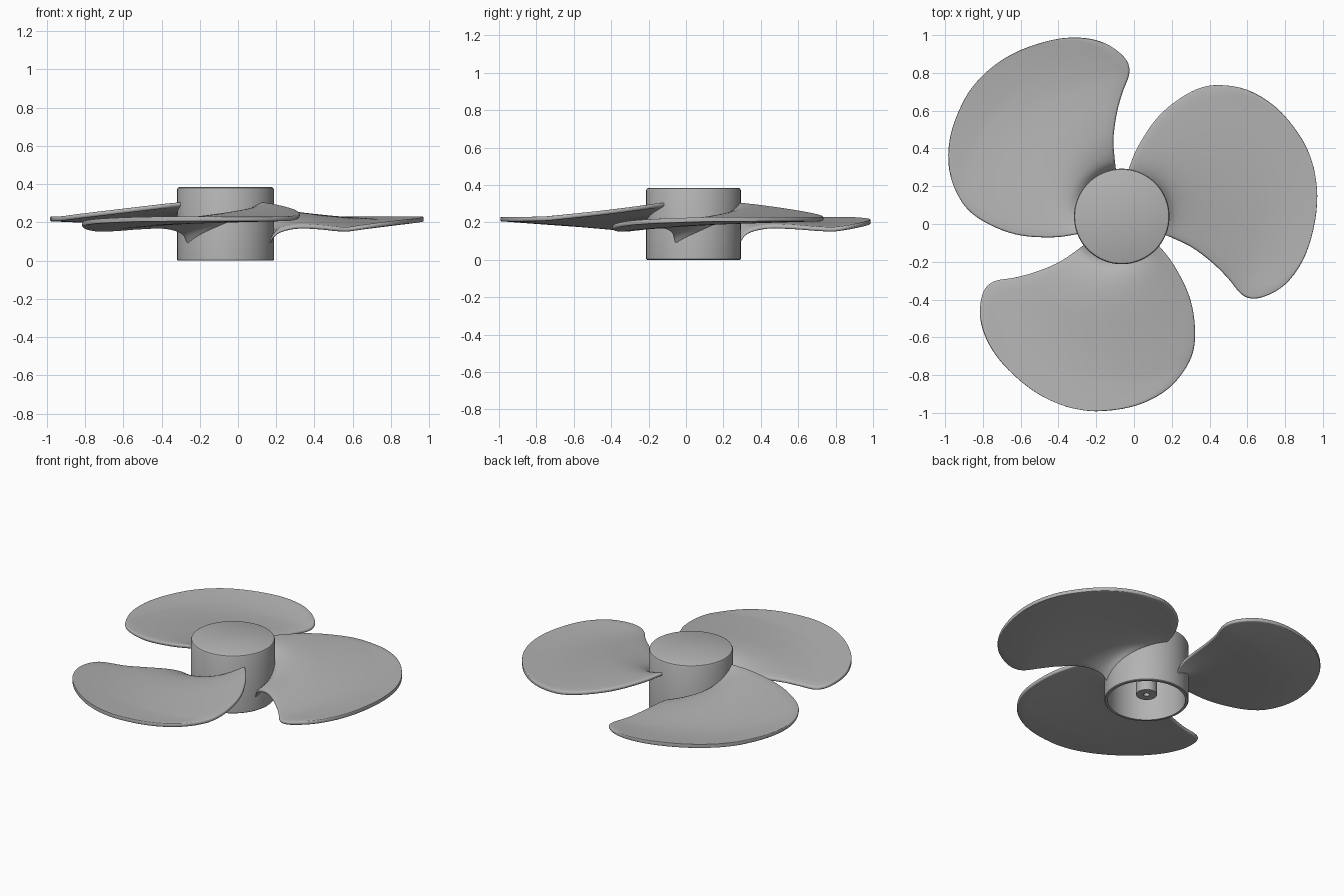
import bpy, bmesh, math
from mathutils import Vector

cube = bpy.data.objects.get("Cube")
if cube:
    bpy.data.objects.remove(cube)

CENTRE = Vector((-0.065, 0.04, 0))
HALF = 0.012  # half the blade thickness

grey = bpy.data.materials.new("plain_grey")
grey.use_nodes = True
grey.diffuse_color = (0.45, 0.45, 0.45, 1)
grey.node_tree.nodes["Principled BSDF"].inputs["Base Color"].default_value = (0.45, 0.45, 0.45, 1)


def finish(bm, name, angle):
    """Turn a bmesh into a smooth-shaded object at the hub axis."""
    bmesh.ops.remove_doubles(bm, verts=bm.verts, dist=1e-5)
    bmesh.ops.recalc_face_normals(bm, faces=bm.faces)
    mesh = bpy.data.meshes.new(name)
    bm.to_mesh(mesh)
    bm.free()
    mesh.materials.append(grey)
    ob = bpy.data.objects.new(name, mesh)
    ob.location = CENTRE
    bpy.context.collection.objects.link(ob)
    bpy.ops.object.select_all(action='DESELECT')
    ob.select_set(True)
    bpy.context.view_layer.objects.active = ob
    bpy.ops.object.shade_smooth_by_angle(angle=math.radians(angle))
    return ob


# Hub: hollow cup with a bored boss inside, turned from one profile
profile = [(0, .385), (.241, .385), (.249, .381), (.253, .373), (.253, .004), (.249, 0),
           (.234, 0), (.234, .35), (.063, .35), (.063, .04), (.018, .04), (.018, .2), (0, .2)]
bm = bmesh.new()
pts = [bm.verts.new((r, 0, z)) for r, z in profile]
edges = [bm.edges.new(pair) for pair in zip(pts, pts[1:])]
bmesh.ops.spin(bm, geom=pts + edges, cent=(0, 0, 0), axis=(0, 0, 1),
               angle=math.tau, steps=96, use_duplicate=False)
finish(bm, "hub", 35)

# Blade edges as (radius, angle in degrees, height), root to tip
leading = [(.243, -23, .08), (.29, -23, .145), (.399, -23.7, .175), (.546, -27.3, .173),
           (.654, -30.3, .165), (.745, -32.9, .162), (.811, -32.4, .17), (.873, -28.8, .182),
           (.937, -22.6, .195), (.985, -14.1, .205), (1.017, -3.9, .212), (1.041, 6, .217),
           (1.049, 14, .218)]
trailing = [(.243, 82), (.29, 80.2), (.34, 78.5), (.435, 74.7), (.565, 69.8), (.704, 63.4),
            (.797, 58.6), (.865, 53.5), (.944, 45.2), (1.0, 35.4), (1.033, 25.2), (1.045, 20),
            (1.049, 14)]
trailing = [(r, a, max(.218, .298 - .125 * (r - .243))) for r, a in trailing]


def smooth_path(points, steps):
    """Catmull-Rom curve through the points."""
    p = [Vector(q) for q in points]
    p = [2 * p[0] - p[1]] + p + [2 * p[-1] - p[-2]]
    out = []
    for a, b, c, d in zip(p, p[1:], p[2:], p[3:]):
        for i in range(steps):
            t = i / steps
            out.append(.5 * (2 * b + (c - a) * t + (2 * a - 5 * b + 4 * c - d) * t * t
                             + (3 * b - a - 3 * c + d) * t ** 3))
    return out + [p[-2]]


def chord_stations(chord):
    """Stations across the chord, as (fraction, half thickness), with round edges."""
    scale = min(1, chord / (3 * HALF))
    rim = [HALF * scale * (1 - math.cos(k * math.pi / 8)) for k in range(5)]
    tall = [HALF * scale * math.sin(k * math.pi / 8) for k in range(5)]
    size = max(chord, 1e-6)
    first = [(d / size, h) for d, h in zip(rim, tall)]
    lo = first[-1][0]
    middle = [(lo + (1 - 2 * lo) * k / 20, tall[-1]) for k in range(1, 20)]
    return first + middle + [(1 - u, h) for u, h in reversed(first)]


def make_blade(name, turn):
    bm = bmesh.new()
    rows = []
    for lead, trail in zip(smooth_path(leading, 4), smooth_path(trailing, 4)):
        chord = math.radians(abs(trail.y - lead.y)) * lead.x
        row = []
        for u, half in chord_stations(chord):
            r, a, _ = lead.lerp(trail, u)
            z = lead.z + (trail.z - lead.z) * max(u, 0) ** .85
            a = math.radians(a + turn)
            x, y = r * math.cos(a), r * math.sin(a)
            row.append([bm.verts.new((x, y, z + s * half)) for s in (1, -1)])
        rows.append(row)
    for r0, r1 in zip(rows, rows[1:]):
        for k in range(len(r0) - 1):
            for side in (0, 1):
                bm.faces.new([r0[k][side], r1[k][side], r1[k + 1][side], r0[k + 1][side]])
    # close the root inside the hub wall
    for a, b in zip(rows[0], rows[0][1:]):
        bm.faces.new([a[0], b[0], b[1], a[1]])
    bmesh.ops.dissolve_degenerate(bm, dist=1e-5, edges=bm.edges)
    finish(bm, name, 60)


# Three equal blades around the hub
for i, side in enumerate(("left", "back_right", "front")):
    make_blade(side + "_blade", 120 * i)
